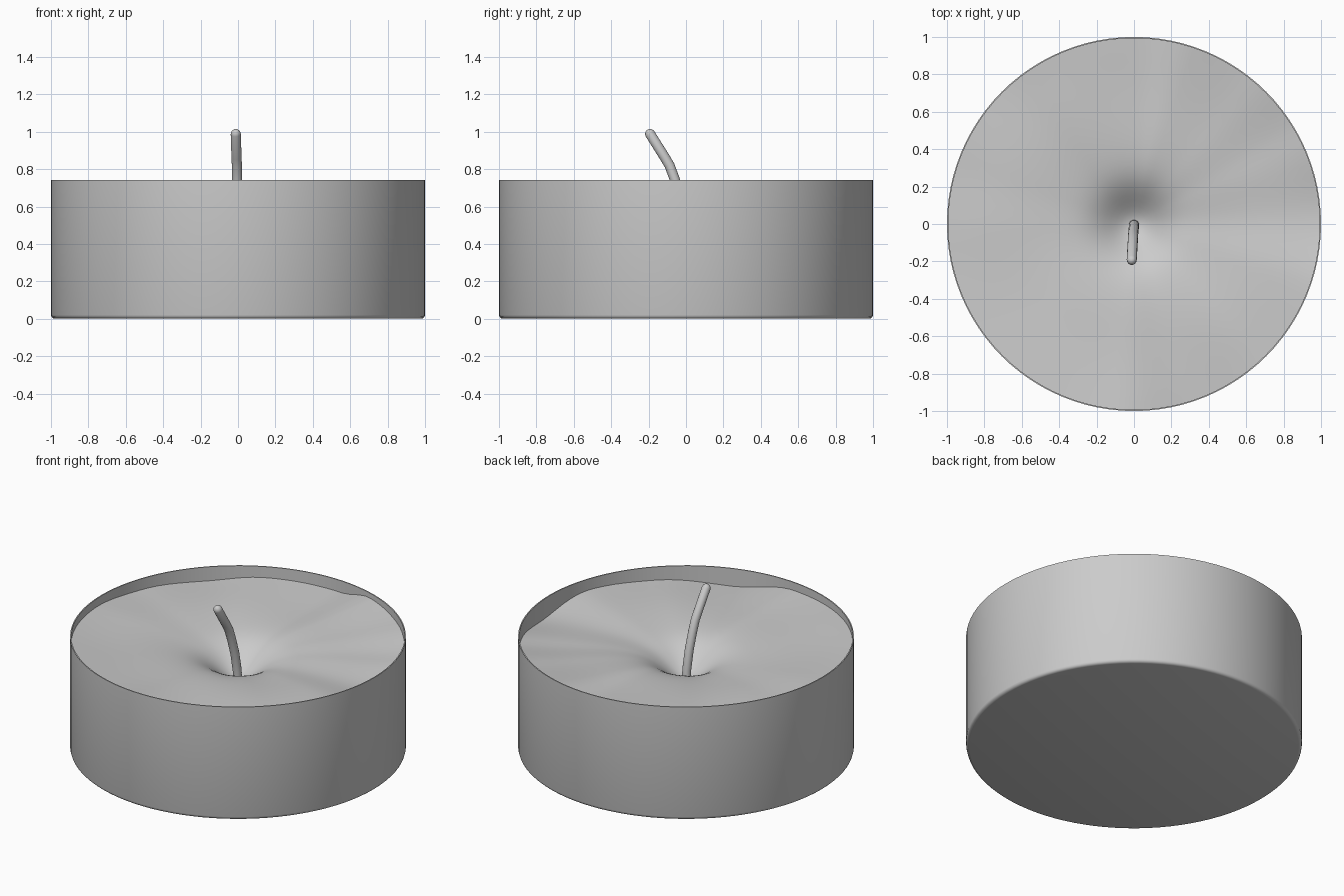
import bpy, bmesh, math
from mathutils import Vector

cube = bpy.data.objects.get("Cube")
if cube:
    bpy.data.objects.remove(cube, do_unlink=True)

GREY = (0.6, 0.6, 0.6, 1.0)
mat = bpy.data.materials.new("plain_grey")
mat.use_nodes = True
mat.diffuse_color = GREY
mat.node_tree.nodes["Principled BSDF"].inputs["Base Color"].default_value = GREY

SEG = 96


def finish(name, bm, angle):
    bmesh.ops.recalc_face_normals(bm, faces=bm.faces)
    mesh = bpy.data.meshes.new(name)
    bm.to_mesh(mesh)
    bm.free()
    mesh.materials.append(mat)
    obj = bpy.data.objects.new(name, mesh)
    bpy.context.collection.objects.link(obj)
    bpy.ops.object.select_all(action="DESELECT")
    obj.select_set(True)
    bpy.context.view_layer.objects.active = obj
    bpy.ops.object.shade_smooth_by_angle(angle=math.radians(angle))
    return obj


def bridge(bm, a, b):
    n = len(a)
    for i in range(n):
        j = (i + 1) % n
        bm.faces.new((a[i], a[j], b[j], b[i]))


def ring(bm, radius, height):
    """Circle of vertices; height may be a number or a function of x, y."""
    verts = []
    for i in range(SEG):
        a = math.tau * i / SEG
        x, y = radius * math.cos(a), radius * math.sin(a)
        verts.append(bm.verts.new((x, y, height(x, y) if callable(height) else height)))
    return verts


# Thin metal cup with a rounded bottom edge
RIM = 0.742
profile = [(0.98, 0.0), (0.99, 0.003), (0.997, 0.01), (1.0, 0.02),
           (1.0, RIM), (0.993, RIM), (0.993, 0.02)]
bm = bmesh.new()
rings = [ring(bm, r, z) for r, z in profile]
for a, b in zip(rings, rings[1:]):
    bridge(bm, a, b)
bm.faces.new(rings[0])
bm.faces.new(rings[-1])
finish("cup", bm, 40)

# Wax: uneven level along the wall (degrees, height), dipping around the wick
LEVEL = 0.645
EDGE = [(4, .61), (27, .65), (50, .69), (74, .71), (86, .665), (117, .67),
        (135, .65), (160, .67), (185, .69), (225, .70), (265, .69),
        (289, .625), (315, .655), (341, .67), (364, .61)]


def edge_height(deg):
    deg = (deg - 4) % 360 + 4
    for (a, za), (b, zb) in zip(EDGE, EDGE[1:]):
        if a <= deg <= b:
            t = (deg - a) / (b - a)
            t = t * t * (3 - 2 * t)
            return za + (zb - za) * t
    return LEVEL


def wax_height(x, y):
    r2 = x * x + y * y
    rise = (edge_height(math.degrees(math.atan2(y, x))) - LEVEL) * r2
    dip = 0.13 * math.exp(-r2 / 0.03) + 0.05 * math.exp(-r2 / 0.12)
    ripple = 0.008 * math.sin(5 * x + 2 * y) * math.sin(6 * y - 2 * x) * (1 - r2)
    return LEVEL + rise - dip + ripple


bm = bmesh.new()
STEPS = 28
rings = [ring(bm, 0.993 * (i / STEPS) ** 1.2, wax_height) for i in range(1, STEPS + 1)]
for a, b in zip(rings, rings[1:]):
    bridge(bm, a, b)
centre = bm.verts.new((0, 0, wax_height(0, 0)))
for i in range(SEG):
    bm.faces.new((centre, rings[0][i], rings[0][(i + 1) % SEG]))
wax = finish("wax", bm, 180)
if wax.data.polygons[0].normal.z < 0:
    wax.data.flip_normals()

# Bent wick: a tube swept along a path, with a rounded tip
path = [Vector(p) for p in ((0, -.003, .42), (0, -.008, .52), (-.002, -.03, .64),
                            (-.005, -.06, .745), (-.006, -.088, .82),
                            (-.008, -.115, .865), (-.012, -.192, .988))]
tip_dir = (path[-1] - path[-2]).normalized()
stations = [(p, 0.027) for p in path]
for k in (30, 60, 80):
    a = math.radians(k)
    stations.append((path[-1] + tip_dir * 0.027 * math.sin(a), 0.027 * math.cos(a)))
bm = bmesh.new()
loops = []
for i, (p, r) in enumerate(stations):
    d = (stations[min(i + 1, len(stations) - 1)][0] - stations[max(i - 1, 0)][0]).normalized()
    side = Vector((1, 0, 0))
    up = d.cross(side).normalized()
    side = up.cross(d)
    loops.append([bm.verts.new(p + r * (side * math.cos(math.tau * k / 16)
                                        + up * math.sin(math.tau * k / 16)))
                  for k in range(16)])
for a, b in zip(loops, loops[1:]):
    bridge(bm, a, b)
bm.faces.new(loops[0])
bm.faces.new(loops[-1])
finish("wick", bm, 60)
